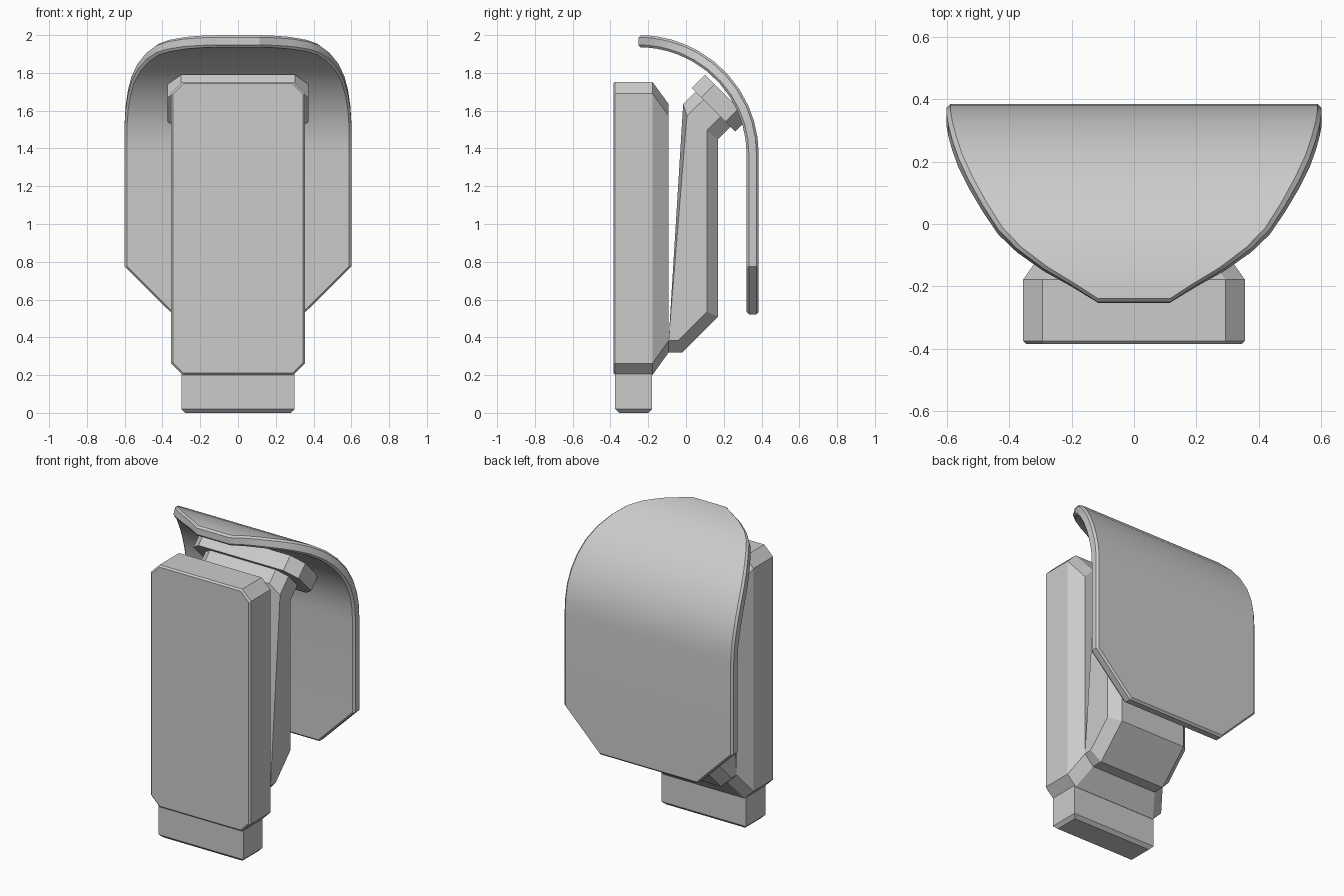
import bpy, bmesh, math
from mathutils import Vector, Matrix

if "Cube" in bpy.data.objects:
    bpy.data.objects.remove(bpy.data.objects["Cube"])


def make_object(name, bm, smooth=None):
    bmesh.ops.recalc_face_normals(bm, faces=bm.faces)
    me = bpy.data.meshes.new(name)
    bm.to_mesh(me)
    bm.free()
    ob = bpy.data.objects.new(name, me)
    bpy.context.collection.objects.link(ob)
    return ob


def loft(name, rings):
    bm = bmesh.new()
    loops = [[bm.verts.new(p) for p in r] for r in rings]
    for a, b in zip(loops, loops[1:]):
        n = len(a)
        for i in range(n):
            bm.faces.new((a[i], a[(i + 1) % n], b[(i + 1) % n], b[i]))
    bm.faces.new(loops[0])
    bm.faces.new(loops[-1])
    return make_object(name, bm)


def octagon(y, hw, z0, z1, c):
    # rectangle in xz with cut corners, at depth y
    return [Vector((x, y, z)) for x, z in (
        (-hw + c, z0), (hw - c, z0), (hw, z0 + c), (hw, z1 - c),
        (hw - c, z1), (-hw + c, z1), (-hw, z1 - c), (-hw, z0 + c))]


# front slab, tapering towards the body
loft("front_panel", [
    octagon(-0.385, 0.345, 0.21, 1.743, 0.057),
    octagon(-0.375, 0.355, 0.20, 1.753, 0.062),
    octagon(-0.178, 0.355, 0.20, 1.753, 0.062),
    octagon(-0.092, 0.295, 0.32, 1.635, 0.062)])

# body with an angled neck at the top
outer = [(-0.092, 0.32), (-0.02, 0.32), (0.17, 0.51), (0.17, 1.45),
         (0.27, 1.55), (0.085, 1.735), (-0.015, 1.635)]
inner = [(-0.092, 0.383), (-0.04, 0.383), (0.11, 0.535), (0.11, 1.495),
         (0.217, 1.603), (0.127, 1.693), (0.005, 1.572)]
loft("body", [[(x, y, z) for y, z in prof] for x, prof in (
    (-0.295, inner), (-0.233, outer), (0.233, outer), (0.295, inner))])

# tilted mounting plate between neck and shield
turn = Matrix.Translation((0, 0.18, 1.64)) @ Matrix.Rotation(math.radians(45), 4, 'X')
loft("mount_plate", [[turn @ p for p in octagon(y, 0.373, -0.163, 0.163, 0.072)]
                     for y in (-0.05, 0.05)])

# foot under the front slab
bm = bmesh.new()
bmesh.ops.create_cube(bm, size=1, matrix=Matrix.Translation((0, -0.2775, 0.12))
                      @ Matrix.Diagonal((0.6, 0.195, 0.24, 1)))
bottom = [e for e in bm.edges if all(v.co.z < 0.01 for v in e.verts)]
bmesh.ops.bevel(bm, geom=bottom, offset=0.02, segments=1, affect='EDGES')
make_object("foot", bm)

# curved shield: straight lower part then a quarter arc, as (angle, half width)
rows = [(0.385, 0.522, 0.345), (0.385, 0.775, 0.6), (0.385, 1.37, 0.6)]
for deg, w in ((8, 0.6), (16, 0.6), (24, 0.595), (33, 0.583), (42, 0.563),
               (51, 0.53), (60, 0.485), (68, 0.435), (74, 0.375),
               (80, 0.29), (85, 0.2), (90, 0.115)):
    a = math.radians(deg)
    rows.append((-0.25 + 0.635 * math.cos(a), 1.37 + 0.63 * math.sin(a), w))
bm = bmesh.new()
pairs = [(bm.verts.new((-w, y, z)), bm.verts.new((w, y, z))) for y, z, w in rows]
for (a, b), (c, d) in zip(pairs, pairs[1:]):
    bm.faces.new((b, a, c, d))
shield = make_object("shield", bm)
if shield.data.polygons[0].normal.y < 0:
    shield.data.flip_normals()
sol = shield.modifiers.new("thickness", 'SOLIDIFY')
sol.thickness = 0.064
sol.offset = -1
sol.use_even_offset = True
bev = shield.modifiers.new("edge", 'BEVEL')
bev.width = 0.012
bev.segments = 1
bev.limit_method = 'ANGLE'
bev.angle_limit = math.radians(60)
bpy.context.view_layer.objects.active = shield
shield.select_set(True)
for m in ("thickness", "edge"):
    bpy.ops.object.modifier_apply(modifier=m)
bpy.ops.object.shade_smooth_by_angle(angle=math.radians(25))
